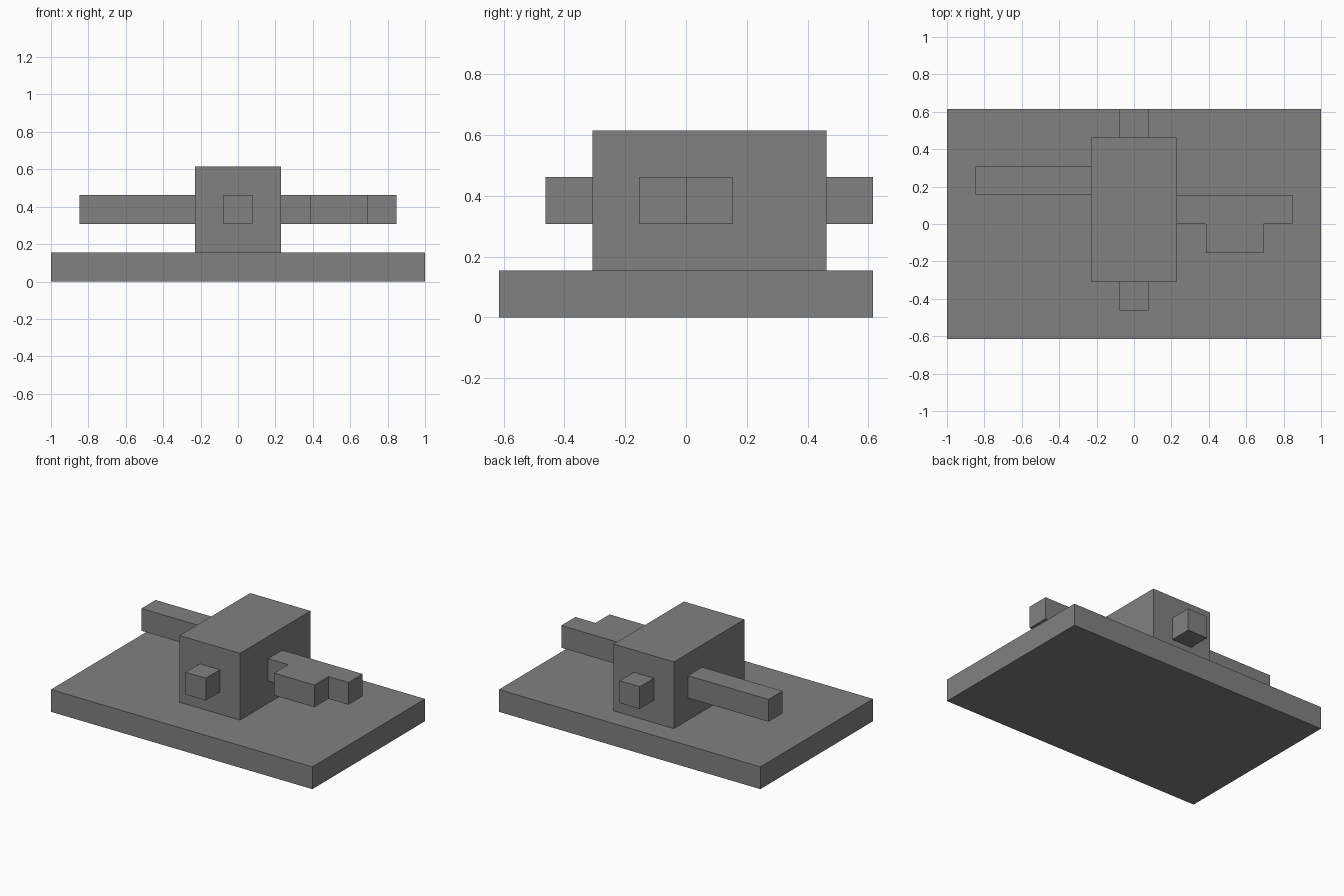
import bpy
import bmesh

if "Cube" in bpy.data.objects:
    bpy.data.objects.remove(bpy.data.objects["Cube"], do_unlink=True)

U = 2 / 13  # one grid unit: the slab is 13 units long

grey = bpy.data.materials.new("plain grey")
grey.use_nodes = True
colour = (0.22, 0.22, 0.22, 1)
grey.diffuse_color = colour
grey.node_tree.nodes["Principled BSDF"].inputs["Base Color"].default_value = colour


def prism(name, outline, z0, z1):
    """Extrude a flat outline (in grid units) from z0 up to z1."""
    bm = bmesh.new()
    base = bm.faces.new([bm.verts.new((x * U, y * U, z0 * U)) for x, y in outline])
    top = bmesh.ops.extrude_face_region(bm, geom=[base], use_keep_orig=True)
    verts = [v for v in top["geom"] if isinstance(v, bmesh.types.BMVert)]
    bmesh.ops.translate(bm, vec=(0, 0, (z1 - z0) * U), verts=verts)
    bmesh.ops.recalc_face_normals(bm, faces=bm.faces)
    mesh = bpy.data.meshes.new(name)
    bm.to_mesh(mesh)
    bm.free()
    mesh.materials.append(grey)
    obj = bpy.data.objects.new(name, mesh)
    bpy.context.collection.objects.link(obj)
    return obj


def box(name, x0, x1, y0, y1, z0, z1):
    return prism(name, [(x0, y0), (x1, y0), (x1, y1), (x0, y1)], z0, z1)


# Slab and central block
box("base_slab", -6.5, 6.5, -4, 4, 0, 1)
box("central_block", -1.5, 1.5, -2, 3, 1, 4)

# Short pegs on the front and back of the block
box("front_peg", -0.5, 0.5, -3, -2, 2, 3)
box("back_peg", -0.5, 0.5, 3, 4, 2, 3)

# Straight arm on one side, arm with a forward tab on the other
box("right_arm", -5.5, -1.5, 1, 2, 2, 3)
prism("left_tabbed_arm",
      [(1.5, 0), (2.5, 0), (2.5, -1), (4.5, -1), (4.5, 0),
       (5.5, 0), (5.5, 1), (1.5, 1)], 2, 3)
